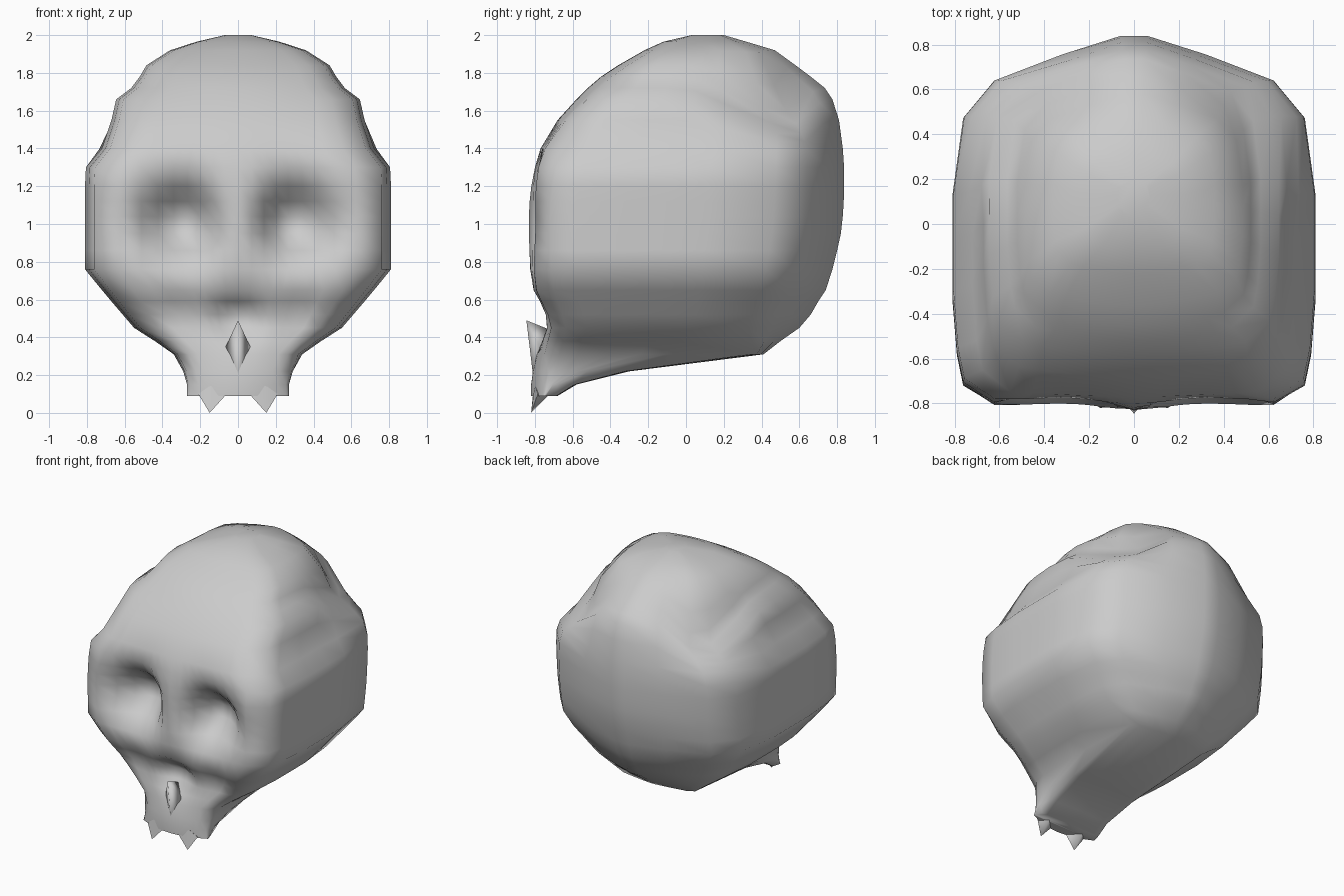
import bpy, bmesh, math

default = bpy.data.objects.get("Cube")
if default:
    bpy.data.objects.remove(default, do_unlink=True)

bone = bpy.data.materials.new("bone_grey")
bone.use_nodes = True
colour = (0.6, 0.6, 0.6, 1)
bone.diffuse_color = colour
bone.node_tree.nodes["Principled BSDF"].inputs["Base Color"].default_value = colour


def finish(bm, name):
    """Turn a bmesh into a smoothly shaded object."""
    bmesh.ops.recalc_face_normals(bm, faces=bm.faces)
    mesh = bpy.data.meshes.new(name)
    bm.to_mesh(mesh)
    bm.free()
    mesh.materials.append(bone)
    obj = bpy.data.objects.new(name, mesh)
    bpy.context.collection.objects.link(obj)
    bpy.ops.object.select_all(action='DESELECT')
    obj.select_set(True)
    bpy.context.view_layer.objects.active = obj
    bpy.ops.object.shade_smooth_by_angle(angle=math.radians(80))


def ramp(value, low, high):
    t = min(max((value - low) / (high - low), 0), 1)
    return t * t * (3 - 2 * t)


def hollow(x, z, centre, inner, outer, above, below, depth):
    """Depth of a squarish dent with its own reach on each side."""
    dx, dz = x - centre[0], z - centre[1]
    across = abs(dx) / (outer if dx > 0 else inner)
    up = abs(dz) / (above if dz > 0 else below)
    return depth * math.exp(-across ** 2.4 - up ** 2.4)


# Skull slices: height, front, back, half width
slices = [
    (2, .03, .2, .07), (1.965, -.12, .32, .22), (1.92, -.22, .47, .36),
    (1.84, -.36, .58, .485), (1.78, -.45, .66, .52), (1.72, -.52, .735, .565),
    (1.66, -.58, .775, .645), (1.55, -.68, .81, .67), (1.4, -.77, .83, .72),
    (1.3, -.8, .837, .805), (1.2, -.82, .837, .81), (1.12, -.83, .835, .81),
    (1.04, -.835, .83, .81), (.95, -.835, .82, .81), (.86, -.83, .8, .81),
    (.76, -.825, .775, .81), (.65, -.81, .74, .72), (.59, -.785, .7, .67),
    (.52, -.76, .66, .61), (.45, -.75, .6, .55), (.38, -.77, .5, .44),
    (.31, -.79, .41, .34), (.22, -.81, -.3, .29),
    (.15, -.82, -.58, .27), (.09, -.82, -.68, .27),
]
# Half plan from front to back: share of half width, share of depth
face_columns = [0, .09, .17, .25, .33, .42, .52, .63, .77]
side_columns = [(.94, .055), (.975, .14), (1, .3), (1, .45), (1, .57),
                (.94, .78), (.77, .88), (.4, .95), (.08, 1)]
plan = [(u, 0) for u in face_columns] + side_columns


def skull_point(u, t, row):
    z, front, back, width = row
    length = back - front
    # The underside is squarer at the back
    depth = t
    if t > .7:
        depth += (1 - t) * .8 * (1 - ramp(z, .28, .5))
    x = width * u
    y = front + length * depth
    # The forehead and jaw bow backward at the sides
    bow = .03 + .06 * length * ramp(z, 1.3, 1.8) + .04 * (1 - ramp(z, .3, .6))
    y += bow * u * u * max(0, 1 - 2 * t)
    if t == 0:
        y += hollow(x, z, (.28, 1), .15, .23, .2, .16, .28)     # eye socket
        y += hollow(x, z, (0, .52), .13, .13, .08, .1, .09)     # nose opening
        y += hollow(x, z, (.33, .55), .12, .12, .1, .1, .03)    # cheek hollow
    # The temple ridge sinks and its shelf widens toward the back
    rear = ramp(y, -.05, .5) * ramp(u, .3, .8)
    z -= .19 * rear * ramp(row[0], 1.35, 1.7) * (1 - ramp(row[0], 1.75, 1.95))
    x *= 1 + .07 * rear * ramp(row[0], 1.3, 1.4) * (1 - ramp(row[0], 1.45, 1.7))
    return x, y, z


bm = bmesh.new()
rings = []
for row in slices:
    half = [skull_point(u, t, row) for u, t in plan]
    loop = half + [(-x, y, z) for x, y, z in reversed(half[1:])]
    rings.append([bm.verts.new(p) for p in loop])
for a, b in zip(rings, rings[1:]):
    for i in range(len(a)):
        j = (i + 1) % len(a)
        bm.faces.new((a[i], a[j], b[j], b[i]))
bm.faces.new(rings[0])
bm.faces.new(rings[-1])
finish(bm, "skull")


def hull(name, points):
    bm = bmesh.new()
    for p in points:
        bm.verts.new(p)
    bmesh.ops.convex_hull(bm, input=bm.verts)
    finish(bm, name)


# Nasal spine, a folded point under the nose opening
hull("nasal_spine", [(0, -.845, .49), (.065, -.775, .35), (-.065, -.775, .35),
                     (0, -.81, .2), (0, -.72, .44)])

# Two pointed front teeth
for name, s in (("left_tooth", 1), ("right_tooth", -1)):
    hull(name, [(s * .15, -.82, 0), (s * .21, -.785, .1), (s * .06, -.81, .1),
                (s * .14, -.8, .15), (s * .15, -.72, .1)])
